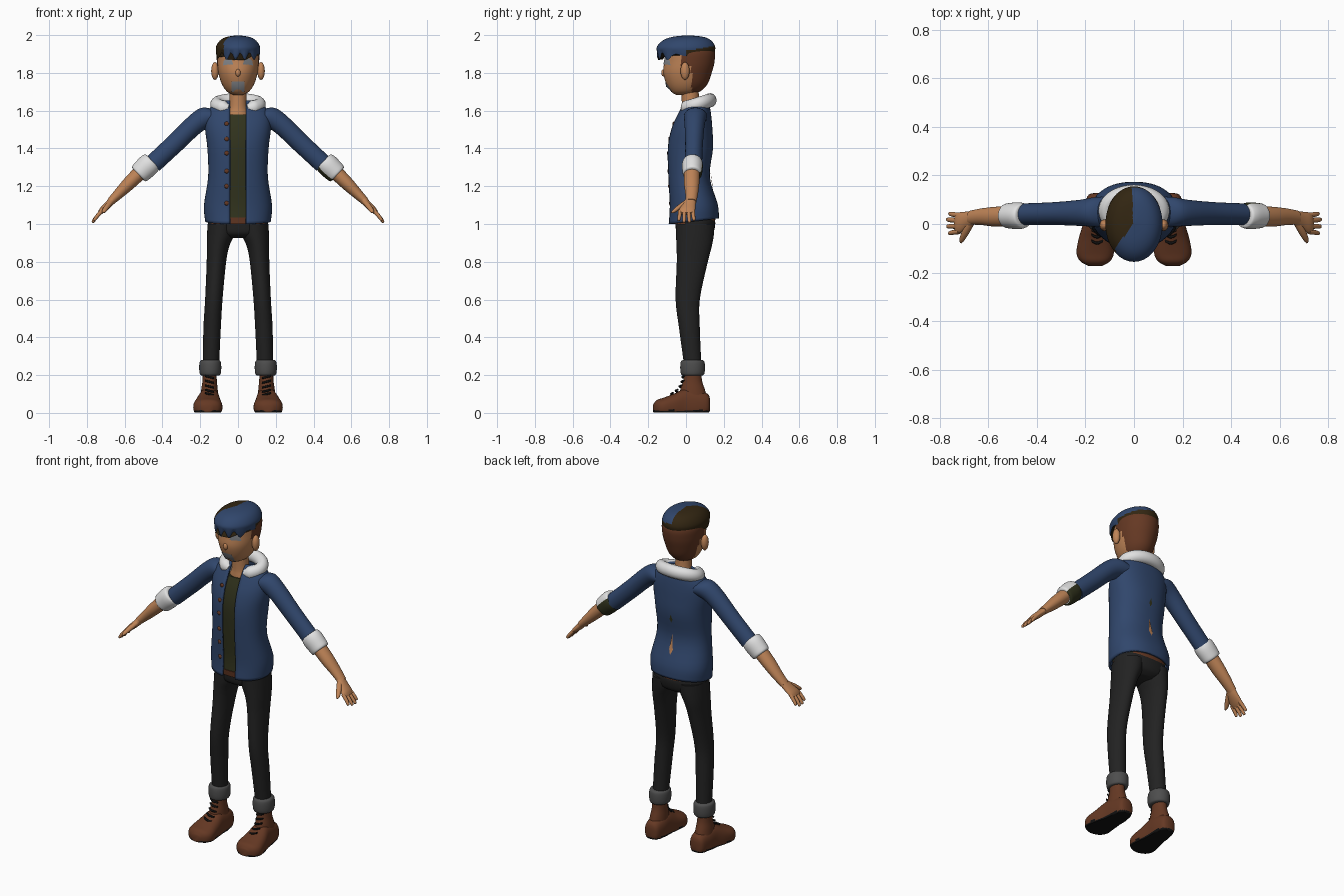
import bpy, bmesh, math
from mathutils import Vector
from mathutils.bvhtree import BVHTree

if "Cube" in bpy.data.objects:
    bpy.data.objects.remove(bpy.data.objects["Cube"])

X, Y, Z = Vector((1, 0, 0)), Vector((0, 1, 0)), Vector((0, 0, 1))


def material(name, r, g, b):
    m = bpy.data.materials.new(name)
    m.diffuse_color = (r, g, b, 1)
    m.use_nodes = True
    m.node_tree.nodes["Principled BSDF"].inputs["Base Color"].default_value = m.diffuse_color
    return m


BLUE = material("denim blue", 0.03, 0.062, 0.15)
WHITE = material("fleece white", 0.75, 0.75, 0.75)
SKIN = material("skin", 0.52, 0.23, 0.095)
BROWN = material("leather brown", 0.13, 0.04, 0.017)
PANTS = material("charcoal", 0.016, 0.016, 0.016)
GREY = material("turn up grey", 0.075, 0.075, 0.075)
PLATE = material("face grey", 0.27, 0.28, 0.3)
OLIVE = material("olive", 0.03, 0.032, 0.012)
DARK = material("dark hair", 0.032, 0.019, 0.006)
BLACK = material("sole black", 0.006, 0.006, 0.006)


def finish(bm, name, mats, rule=None):
    """Turn a bmesh into a smooth object; rule picks a material per face centre."""
    mats = mats if isinstance(mats, list) else [mats]
    bmesh.ops.recalc_face_normals(bm, faces=bm.faces)
    for f in bm.faces:
        f.smooth = True
        if rule:
            f.material_index = int(rule(f.calc_center_median()))
    me = bpy.data.meshes.new(name)
    bm.to_mesh(me)
    bm.free()
    for m in mats:
        me.materials.append(m)
    ob = bpy.data.objects.new(name, me)
    bpy.context.collection.objects.link(ob)
    bpy.ops.object.select_all(action='DESELECT')
    ob.select_set(True)
    bpy.context.view_layer.objects.active = ob
    bpy.ops.object.shade_smooth_by_angle(angle=math.radians(50))
    return ob


def spline(rows, k):
    """Catmull-Rom through the rows of numbers, k steps per span."""
    out = []
    for i in range(len(rows) - 1):
        a, b = rows[max(i - 1, 0)], rows[i]
        c, d = rows[i + 1], rows[min(i + 2, len(rows) - 1)]
        for j in range(k):
            t = j / k
            out.append([0.5 * (2*q + (r-p)*t + (2*p-5*q+4*r-s)*t*t + (3*q-p-3*r+s)*t**3)
                        for p, q, r, s in zip(a, b, c, d)])
    return out + [list(rows[-1])]


def loft(name, rows, mats, u=X, v=Y, n=32, p=1.0, k=4, gap=0, side=1, rule=None, tweak=None):
    """Skin (super)elliptic sections (x, y, z, ru, rv); gap leaves a slit at the front."""
    bm = bmesh.new()
    rings = []
    for x, y, z, ru, rv in spline(rows, k):
        ru, rv, ring = max(ru, .002), max(rv, .002), []
        t0 = math.asin(min(1, (gap / ru) ** (1 / p))) if gap else 0
        for i in range(n):
            t = t0 + (2 * math.pi - 2 * t0) * i / ((n - 1) if gap else n)
            s, c = math.sin(t), math.cos(t)
            s, c = math.copysign(abs(s) ** p, s), math.copysign(abs(c) ** p, c)
            co = Vector((x, y, z)) + u * ru * s - v * rv * c
            if tweak:
                co = tweak(co)
            ring.append(bm.verts.new((co.x * side, co.y, co.z)))
        rings.append(ring)
    for a, b in zip(rings, rings[1:]):
        for i in range(n - 1 if gap else n):
            j = (i + 1) % n
            bm.faces.new((a[i], a[j], b[j], b[i]))
    if not gap:
        bm.faces.new(rings[0])
        bm.faces.new(rings[-1])
    return finish(bm, name, mats, rule)


def ball(name, loc, size, mat):
    bm = bmesh.new()
    bmesh.ops.create_uvsphere(bm, u_segments=16, v_segments=10, radius=1)
    for w in bm.verts:
        w.co = Vector(a * b + c for a, b, c in zip(w.co, size, loc))
    return finish(bm, name, mat)


def surface(ob, x, z, front=True):
    """Point on a part's front or back skin."""
    tree = BVHTree.FromPolygons([w.co for w in ob.data.vertices],
                                [f.vertices for f in ob.data.polygons])
    s = -1 if front else 1
    hit = tree.ray_cast(Vector((x, s, z)), Vector((0, -s, 0)))[0]
    return hit if hit else Vector((x, 0, z))


def patch(name, ob, outline, mat, front=True, lift=.006):
    """Thin plate laid over a part."""
    bm = bmesh.new()
    off = Vector((0, -lift if front else lift, 0))
    mid = [sum(c) / len(outline) for c in zip(*outline)]
    vs = [bm.verts.new(surface(ob, x, z, front) + off) for x, z in outline]
    c = bm.verts.new(surface(ob, *mid, front) + off)
    for a, b in zip(vs, vs[1:] + vs[:1]):
        bm.faces.new((a, b, c))
    return finish(bm, name, mat)


# Head: skin in front, short brown hair at the back
head = loft("head", [(0, -.02, 1.682, .02, .03), (0, -.003, 1.70, .057, .075), (0, .005, 1.74, .085, .108),
                     (0, .008, 1.80, .104, .128), (0, .018, 1.86, .112, .133), (0, .02, 1.92, .11, .13),
                     (0, .015, 1.97, .075, .09)], [SKIN, BROWN], n=56, k=5,
            rule=lambda c: c.y > (.03 if c.z < 1.84 else -.03) or c.z > 1.93)
ball("nose", (0, -.117, 1.80), (.014, .014, .02), SKIN)
for s in (-1, 1):
    ball("ear", (.122 * s, -.005, 1.81), (.02, .024, .047), SKIN)
    patch("eye_plate", head, [(.025*s, 1.845), (.08*s, 1.84), (.075*s, 1.865), (.04*s, 1.89)], PLATE)
patch("mouth_plate", head, [(-.034, 1.70), (.034, 1.70), (.034, 1.755), (-.034, 1.755)], PLATE, lift=.009)


# Swept hair cap with a jagged fringe, two colours
def fringe(c):
    if c.z < 1.92 and c.y < 0:
        c.z += .02 * math.sin(c.x * 130) * min(1, -c.y * 12) - .012
    return c


def dark_side(c):
    edge = -.005 if c.y > 0 else max(-.075, -.005 + .7 * c.y)
    return c.x < edge or (c.y > 0 and c.z < 1.915 + .2 * c.y)


loft("hair_cap", [(0, 0, 1.90, .113, .148), (0, 0, 1.935, .117, .155), (0, .005, 1.97, .097, .13),
                  (0, .01, 1.99, .062, .085), (0, .01, 1.999, .005, .008)], [BLUE, DARK], n=72, k=6,
     rule=dark_side, tweak=fringe)

# Neck
loft("neck", [(0, .04, 1.54, .085, .07), (0, .035, 1.59, .062, .06), (0, .025, 1.63, .047, .047),
              (0, .02, 1.74, .046, .046)], SKIN)

# Open jacket over a shirt
body = [(0, .04, 1.01, .168, .128), (0, .04, 1.10, .174, .122), (0, .015, 1.25, .152, .105),
        (0, .022, 1.40, .156, .115), (0, .03, 1.50, .168, .104), (0, .042, 1.57, .165, .086),
        (0, .052, 1.62, .135, .068), (0, .06, 1.65, .085, .05)]


def hem(c):
    return c + Z * (.13 * c.y * max(0, 1 - (c.z - 1) * 8))


jacket = loft("jacket_body", body, BLUE, n=56, p=.88, gap=.042, tweak=hem)
mod = jacket.modifiers.new("thickness", 'SOLIDIFY')
mod.thickness, mod.offset = .012, 0
shirt = loft("shirt", [(x, y, z + .01, a - .016, b - .014) for x, y, z, a, b in body[:6]], OLIVE, n=40, p=.88)
loft("belt", [(0, .04, 1.0, .15, .112), (0, .04, 1.035, .15, .117)], BROWN, k=1, p=.88)
for z in (1.53, 1.45, 1.375, 1.28, 1.20, 1.11):
    q = surface(jacket, -.06, z)
    ball("button", (q.x, q.y - .006, z), (.012, .007, .012), BROWN)
# Small worn spots on the back
patch("back_spot", jacket, [(0, 1.35), (.01, 1.37), (0, 1.40), (-.01, 1.37)], OLIVE, False, .009)
patch("back_slit", jacket, [(0, 1.16), (.012, 1.19), (0, 1.28), (-.012, 1.19)], SKIN, False, .009)

# Fleece collar: a tube sweeping round the neck
bm = bmesh.new()
rings = []
for i in range(41):
    t = math.radians(24 + 312 * i / 40)
    out = Vector((math.sin(t), -math.cos(t), 0))
    c = Vector((.113 * math.sin(t), .055 - .073 * math.cos(t), 1.633 - .022 * math.cos(t)))
    r = .034 * min(1, .45 + .28 * min(i, 40 - i))
    rings.append([bm.verts.new(c + out * r * math.cos(a) + Z * 1.1 * r * math.sin(a))
                  for a in [math.tau * j / 16 for j in range(16)]])
for a, b in zip(rings, rings[1:]):
    for j in range(16):
        bm.faces.new((a[j], a[j - 1], b[j - 1], b[j]))
bm.faces.new(rings[0])
bm.faces.new(rings[-1])
finish(bm, "fleece_collar", WHITE)

# Hips
loft("hips", [(0, .05, .925, .07, .06), (0, .048, .95, .145, .095), (0, .05, 1.0, .16, .105),
              (0, .045, 1.03, .155, .105)], PANTS, p=.9)

axis = Vector((.72, 0, -.69))
across = Vector((.69, 0, .72))


def cuff_olive(c):
    return (c.z - 1.30) + (c.x - .49) - (c.y - .035) < -.015


def foot_floor(c):
    c.z = max(c.z, .003)
    return c


for s, tag in ((1, "left_"), (-1, "right_")):
    # Sleeve, rolled cuff, forearm
    loft(tag + "sleeve", [(.09, .05, 1.56, .07, .06), (.15, .05, 1.567, .066, .062), (.22, .046, 1.534, .054, .054),
                          (.33, .043, 1.43, .051, .047), (.45, .04, 1.318, .05, .045)], BLUE, across, Y, side=s)
    cuff = [(-.052, .045), (-.046, .055), (-.02, .06), (.02, .058), (.046, .054), (.052, .042)]
    loft(tag + "cuff", [(.49 + axis.x*d, .034, 1.297 + axis.z*d, r, r * .92) for d, r in cuff],
         [WHITE, OLIVE], across, Y, side=s, rule=cuff_olive if s > 0 else None)
    loft(tag + "forearm", [(.49, .032, 1.30, .04, .042), (.57, .03, 1.222, .036, .041), (.63, .03, 1.162, .028, .034),
                           (.675, .026, 1.118, .021, .029)], SKIN, across, Y, side=s)
    # Hand
    loft(tag + "palm", [(.66, .026, 1.132, .02, .028), (.69, .015, 1.10, .019, .036), (.72, .005, 1.072, .016, .043),
                        (.735, .003, 1.055, .010, .038)], SKIN, across, Y, side=s)
    for y0, y1, d in ((.036, .042, .055), (.014, .018, .067), (-.009, -.01, .066), (-.031, -.038, .056)):
        loft(tag + "finger", [(.72, y0, 1.07, .011, .011), (.72 + .45*d, (y0+y1)/2, 1.07 - .5*d, .010, .010),
                              (.72 + .72*d, y1, 1.07 - .86*d, .008, .008), (.72 + .76*d, y1, 1.07 - .92*d, .003, .003)],
             SKIN, across, Y, n=12, k=3, side=s)
    loft(tag + "thumb", [(.675, .0, 1.115, .014, .014), (.695, -.035, 1.09, .014, .014), (.71, -.065, 1.068, .010, .010),
                         (.714, -.078, 1.06, .003, .003)], SKIN, across, Vector((.7, .5, -.5)), n=12, side=s)
    # Trouser leg and turn-up
    loft(tag + "leg", [(.085, .048, 1.0, .076, .103), (.092, .047, .94, .072, .1), (.106, .043, .88, .059, .093),
                       (.115, .032, .79, .051, .081), (.128, .009, .60, .046, .064), (.137, .018, .45, .046, .055),
                       (.143, .035, .26, .043, .046)], PANTS, side=s)
    up = [(.198, .046), (.204, .054), (.225, .058), (.255, .058), (.274, .054), (.281, .044)]
    loft(tag + "turn_up", [(.147, .035, z, r, r * 1.12) for z, r in up], GREY, side=s)
    # Boot: shaft, then foot running heel to toe with a black sole
    loft(tag + "boot_shaft", [(.15, .036, .23, .036, .045), (.15, .035, .17, .038, .05), (.151, .035, .12, .044, .066),
                              (.152, .04, .05, .05, .08)], BROWN, side=s)
    loft(tag + "boot_foot", [(.15, .128, .045, .015, .025), (.15, .115, .045, .042, .055), (.15, .06, .045, .054, .075),
                             (.153, 0, .045, .058, .085), (.158, -.06, .035, .07, .068), (.16, -.12, .03, .077, .05),
                             (.16, -.155, .028, .06, .04), (.16, -.174, .024, .025, .02)], [BROWN, BLACK],
         X, Z, n=40, p=.8, side=s, tweak=foot_floor, rule=lambda c: c.z < .014)
    # Laces
    for y, z in ((-.017, .19), (-.021, .165), (-.032, .14), (-.052, .117), (-.077, .10)):
        loft(tag + "lace", [(.128, y + .008, z - .006, .005, .005), (.152, y - .002, z, .006, .006),
                            (.176, y + .008, z + .006, .005, .005)], BLACK, Y, Z, n=8, side=s)
